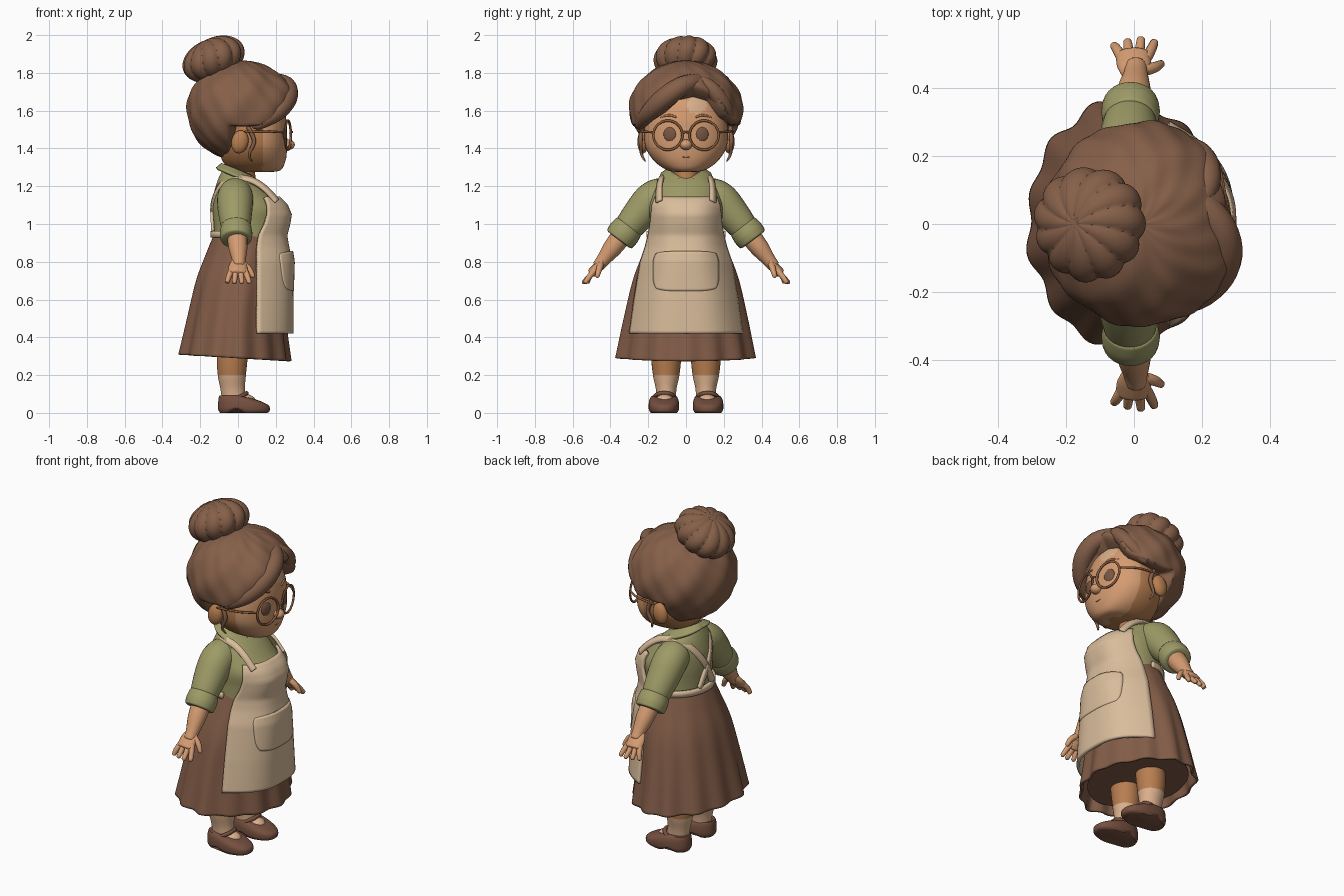
import bpy
import bmesh
from math import sin, cos, pi, exp, radians, copysign
from mathutils import Vector, Euler

if "Cube" in bpy.data.objects:
    bpy.data.objects.remove(bpy.data.objects["Cube"])


def material(name, r, g, b):
    m = bpy.data.materials.new(name)
    m.use_nodes = True
    m.diffuse_color = (r, g, b, 1)
    m.node_tree.nodes["Principled BSDF"].inputs["Base Color"].default_value = (r, g, b, 1)
    return m


hair_brown = material("hair_brown", .235, .115, .066)
skirt_brown = material("skirt_brown", .225, .108, .064)
apron_beige = material("apron_beige", .7, .51, .33)
blouse_green = material("blouse_green", .34, .325, .135)
skin = material("skin", .66, .33, .165)
skin_shade = material("skin_shade", .48, .21, .08)
skin_pale = material("skin_pale", .7, .43, .26)
shoe_brown = material("shoe_brown", .18, .08, .05)
frame_brown = material("frame_brown", .25, .105, .045)
eye_brown = material("eye_brown", .19, .095, .06)


def grid(name, nu, nv, f, mats, close=True, cap=True, thick=0, rule=None):
    """Surface from f(u, v); closed around u, optionally capped or thickened."""
    mats = mats if isinstance(mats, (list, tuple)) else [mats]
    bm = bmesh.new()
    cols = nu if close else nu + 1
    rows = [[bm.verts.new(f(i / nu, j / nv)) for i in range(cols)] for j in range(nv + 1)]
    for a, b in zip(rows, rows[1:]):
        for i in range(nu):
            k = (i + 1) % cols
            bm.faces.new((a[i], a[k], b[k], b[i]))
    if close and cap:
        bm.faces.new(rows[0])
        bm.faces.new(rows[-1])
    bmesh.ops.recalc_face_normals(bm, faces=bm.faces)
    for face in bm.faces:
        face.smooth = True
        if rule:
            face.material_index = rule(face.calc_center_median())
    me = bpy.data.meshes.new(name)
    bm.to_mesh(me)
    bm.free()
    me.set_sharp_from_angle(angle=radians(50))
    for m in mats:
        me.materials.append(m)
    ob = bpy.data.objects.new(name, me)
    bpy.context.collection.objects.link(ob)
    if thick:
        mod = ob.modifiers.new("thickness", "SOLIDIFY")
        mod.thickness = thick
        mod.offset = 0
    return ob


def spline(rows, t):
    """Smooth interpolation through tuples, t from 0 to 1."""
    s = t * (len(rows) - 1)
    i = min(int(s), len(rows) - 2)
    s -= i
    quad = [rows[max(0, min(len(rows) - 1, i + k))] for k in (-1, 0, 1, 2)]
    return [b + .5 * s * (c - a + s * (2 * a - 5 * b + 4 * c - d + s * (3 * (b - c) + d - a)))
            for a, b, c, d in zip(*quad)]


def lookup(table, key):
    """Linear interpolation in a sorted table whose first column is the key."""
    for a, b in zip(table, table[1:]):
        if key <= b[0]:
            break
    t = max(0, min(1, (key - a[0]) / (b[0] - a[0])))
    return [p + (q - p) * t for p, q in zip(a[1:], b[1:])]


def loft(name, rows, mats, y0=0, power=2, warp=None, n=64, nv=40, **kw):
    """Stack of ovals: (height, back x, front x, half width)."""
    def f(u, v):
        z, back, front, half = spline(rows, v)
        c, s = (copysign(abs(w) ** (2 / power), w) for w in (cos(2 * pi * u), sin(2 * pi * u)))
        p = Vector(((front + back) / 2 + (front - back) / 2 * c, y0 + half * s, z))
        return warp(p, u, v) if warp else p
    return grid(name, n, nv, f, mats, **kw)


def tube(name, pts, mat, side=1, flat=1, n=16, nv=20):
    """Rounded tube through (x, y, z, radius) points."""
    d = Vector(pts[-1][:3]) - Vector(pts[0][:3])
    ref = Vector((0, 0, 1)) if abs(d.x) > max(abs(d.y), abs(d.z)) else Vector((1, 0, 0))

    def f(u, v):
        x, y, z, r = spline(pts, v)
        t = Vector(spline(pts, min(1, v + .01))[:3]) - Vector(spline(pts, max(0, v - .01))[:3])
        a = t.cross(ref).normalized()
        b = a.cross(t).normalized()
        r *= max(.05, 1 - abs(2 * v - 1) ** 14) ** .5
        p = Vector((x, y, z)) + r * (a * cos(2 * pi * u) * flat + b * sin(2 * pi * u))
        p.y *= side
        return p
    return grid(name, n, nv, f, mat)


def ball(name, centre, radii, mat, rot=(0, 0, 0), shape=None, n=24):
    turn = Euler(rot).to_matrix()

    def f(u, v):
        a, e = 2 * pi * u, pi * (.002 + .996 * v)
        d = Vector((sin(e) * cos(a), sin(e) * sin(a), cos(e)))
        k = shape(d, a, e) if shape else 1
        return Vector(centre) + turn @ Vector([k * w * r for w, r in zip(d, radii)])
    return grid(name, n, n // 2, f, mat)


def ribbon(name, pts, width, mat, axis=(.04, 0, 1.1)):
    """Flat strap lying on the body, facing away from the axis point."""
    def f(u, v):
        p = Vector(spline(pts, u))
        t = Vector(spline(pts, min(1, u + .01))) - Vector(spline(pts, max(0, u - .01)))
        side = t.cross(p - Vector(axis)).normalized()
        return p + side * width * (v - .5)
    return grid(name, 40, 2, f, mat, close=False, thick=.016)


# Skirt with soft pleats that deepen towards the hem, closed underneath
def pleat(p, u, v):
    k = (1 - v) ** 1.2
    w = 1 + .03 * k * cos(13 * 2 * pi * u) + .012 * k * sin(8 * 2 * pi * u)
    return Vector((p.x * w, p.y * w * (1 - .55 * max(0, p.x)), p.z - .06 * k * p.x))


loft("skirt", [(.29, -.305, .27, .36), (.5, -.26, .245, .32), (.7, -.215, .245, .278),
               (.85, -.16, .23, .225), (.97, -.11, .2, .18)],
     skirt_brown, warp=pleat, n=180, cap=False, thick=.012)
loft("skirt_underside", [(.325, -.275, .235, .315), (.34, -.27, .23, .31)], skirt_brown, nv=2,
     warp=lambda p, u, v: Vector((p.x, p.y * (1 - .55 * max(0, p.x)), p.z - .05 * p.x)))

# Blouse body, neck and collar
loft("blouse", [(.9, -.125, .21, .19), (1, -.13, .23, .19), (1.08, -.135, .24, .195),
                (1.15, -.13, .185, .185), (1.21, -.115, .13, .165), (1.25, -.1, .085, .13),
                (1.29, -.08, .04, .075)], blouse_green)
loft("neck", [(1.18, -.06, .125, .06), (1.24, -.07, .095, .068), (1.36, -.07, .08, .072)], skin_shade)


def collar_shape(u, v):
    gap = .42 - .22 * v
    a = gap + (2 * pi - 2 * gap) * u
    front = max(0, cos(a))
    r = .08 + v * (.024 + .065 * front + .03 * abs(sin(a)))
    x = -.005 + r * cos(a)
    point = .035 * v * abs(sin(2 * a)) * front
    return Vector((x, r * sin(a), 1.283 - .4 * x - .035 * v - .01 * v * front - point))


grid("collar", 60, 6, collar_shape, blouse_green, close=False, thick=.015)

# Apron panel, pocket, straps and waistband
apron_rows = [(.42, .295, .285, .1), (.6, .27, .285, .1), (.8, .237, .28, .1), (.88, .21, .262, .1),
              (.94, .195, .252, .11), (1, .185, .268, .14), (1.05, .18, .276, .155),
              (1.1, .175, .255, .155), (1.14, .16, .215, .14)]


def apron_point(y, z, lift=0):
    half, front, edge = lookup(apron_rows, z)
    t = min(1, abs(y / half))
    return Vector((edge + (front - edge) * (1 - t ** 3) + lift, y, z))


def apron_shape(u, v):
    z = .42 + .72 * v
    return apron_point((2 * u - 1) * lookup(apron_rows, z)[0], z)


def pocket_shape(u, v):
    s, t = 2 * u - 1, 2 * v - 1
    y = .17 * s * (1 - .1 * t ** 4)
    z = .75 + .105 * t * (1 - .12 * s ** 4)
    return apron_point(y, z, .004 + .006 * (1 - s * s) * (1 + t))


grid("apron", 48, 48, apron_shape, apron_beige, close=False, thick=.018)
grid("apron_pocket", 30, 16, pocket_shape, apron_beige, close=False, thick=.016)
for side, word in ((1, "left"), (-1, "right")):
    strap = [(.205, .142, 1.12), (.145, .142, 1.185), (.07, .135, 1.232), (-.02, .125, 1.243),
             (-.09, .09, 1.205), (-.135, .02, 1.1), (-.132, -.06, .96)]
    ribbon(word + "_apron_strap", [(x, y * side, z) for x, y, z in strap], .036, apron_beige)
ribbon("waistband", [(.04 - .178 * sin(pi * i / 12), .2 * cos(pi * i / 12), .945) for i in range(13)],
       .035, apron_beige, axis=(.04, 0, .945))


# Head, deeper in tone behind the cheeks, with a paler forehead patch
def head_tone(c):
    if c.x > .1 and ((c.y - .055) / .055) ** 2 + ((c.z - 1.63) / .045) ** 2 < 1:
        return 1
    return 2 if c.x < .13 else 0


loft("head", [(1.275, .04, .17, .04), (1.285, -.03, .225, .1), (1.33, -.08, .25, .165),
              (1.4, -.1, .26, .212), (1.48, -.1, .26, .222), (1.56, -.1, .255, .212),
              (1.64, -.1, .235, .185), (1.71, -.06, .19, .13)], [skin, skin_pale, skin_shade],
     power=2.2, n=96, nv=56, rule=head_tone)
ball("nose", (.265, 0, 1.42), (.036, .034, .028), skin)
tube("mouth", [(.25, -.03, 1.358, .003), (.254, 0, 1.352, .004), (.25, .03, 1.358, .003)], skin_shade)

# Hair mass, tucked inside the head wherever the face shows
hairline = [(-.3, 1.48), (-.2, 1.53), (-.13, 1.59), (-.05, 1.68), (.05, 1.705), (.15, 1.67),
            (.21, 1.55), (.3, 1.48)]


def hair_shape(d, a, e):
    x, y, z = .02 + .29 * d.x, .3 * d.y, 1.6 + .27 * d.z
    # Rounded corner between the hairline and the edge behind the ear
    above, behind = z - lookup(hairline, y)[0], -.02 - x
    s = max(above, behind, .05 - Vector((min(0, above - .05), min(0, behind - .05))).length)
    t = max(0, min(1, s / .07 + .5))
    bump = .07 * exp(-9 * (d - Vector((.86, -.36, .36))).length_squared)
    waves = .016 * sin(8 * a + 6 * e) * sin(e) + .008 * sin(15 * a - 9 * e) * sin(e)
    return .5 + (.5 + bump + waves) * t * t * (3 - 2 * t)


ball("hair", (.02, 0, 1.6), (.29, .3, .265), hair_brown, shape=hair_shape, n=160)
ball("hair_bun", (-.13, 0, 1.872), (.168, .165, .118), hair_brown, rot=(0, radians(-24), 0), n=112,
     shape=lambda d, a, e: .93 + sin(e) * (.1 * abs(sin(5.5 * a + .9 * e)) ** .7 + .015 * sin(3 * a)))
tube("fringe_sweep_right", [(.17, .09, 1.76, .04), (.25, -.01, 1.735, .05), (.26, -.11, 1.67, .055),
                            (.2, -.2, 1.585, .045), (.08, -.255, 1.51, .025)], hair_brown)
tube("fringe_sweep_left", [(.18, .04, 1.77, .035), (.215, .13, 1.72, .04), (.19, .2, 1.63, .042),
                           (.11, .25, 1.53, .022)], hair_brown)

# Glasses bridge
tube("glasses_bridge", [(.274, -.025, 1.48, .006), (.286, 0, 1.487, .006), (.274, .025, 1.48, .006)],
     frame_brown)

# Everything that comes in pairs
for side, word in ((1, "left_"), (-1, "right_")):
    # Face details
    ball(word + "ear", (.01, .228 * side, 1.435), (.045, .03, .062), skin_shade, rot=(0, .2, 0))
    ball(word + "eye", (.247, .086 * side, 1.475), (.01, .034, .038), eye_brown, rot=(0, 0, .25 * side))
    tube(word + "eyebrow", [(.25, .05, 1.565, .005), (.24, .09, 1.576, .006), (.214, .14, 1.562, .004)],
         skin_shade, side)
    tube(word + "hair_wisp", [(.05, .235, 1.52, .012), (.085, .24, 1.44, .011), (.06, .235, 1.37, .008),
                              (.075, .215, 1.33, .004)], hair_brown, side)

    # Round frame, turned slightly outwards, and its temple
    def rim(u, v):
        a, b = 2 * pi * u, 2 * pi * v
        r = .077 + .0065 * cos(b)
        y = r * cos(a)
        return Vector((.264 + .0065 * sin(b) - .2 * y, (.096 + y) * side, 1.47 + r * sin(a)))
    grid(word + "glasses_rim", 40, 10, rim, frame_brown, cap=False)
    tube(word + "glasses_temple", [(.248, .172, 1.485, .006), (.16, .228, 1.49, .006), (.03, .25, 1.49, .006)],
         frame_brown, side)

    # Sleeve, rolled cuff, forearm and hand
    tube(word + "sleeve", [(-.01, .09, 1.165, .085), (-.015, .17, 1.135, .095), (-.015, .24, 1.06, .09),
                           (-.01, .33, .95, .072)], blouse_green, side, n=28)
    tube(word + "sleeve_cuff", [(-.01, .298, .992, .079), (-.01, .33, .95, .086), (-.01, .357, .914, .08)],
         blouse_green, side, n=28)
    tube(word + "forearm", [(-.005, .33, .95, .055), (0, .39, .873, .05), (.005, .44, .808, .036),
                            (.005, .47, .77, .032)], skin, side)
    tube(word + "palm", [(.003, .435, .81, .036), (0, .465, .775, .05), (-.003, .505, .735, .05)],
         skin, side, flat=.5)
    for i, finger in enumerate(("little", "ring", "middle", "index")):
        x, reach = -.04 + .027 * i, (.525, .54, .548, .537)[i]
        tube(word + finger + "_finger", [(x * .8, .48, .76, .016), (x * 1.2, .51, .723, .015),
                                         (x * 1.5, reach, .685, .012)], skin, side, n=10, nv=10)
    tube(word + "thumb", [(.025, .45, .79, .018), (.06, .46, .76, .016), (.083, .472, .715, .011)],
         skin, side, n=10, nv=10)

    # Leg with a sock below the calf
    loft(word + "leg", [(.03, -.08, .05, .05), (.12, -.092, .037, .054), (.2, -.107, .042, .07),
                        (.3, -.112, .052, .08), (.4, -.1, .06, .08)], [skin_shade, skin_pale],
         y0=.105 * side, n=32, rule=lambda c: int(c.z < .2))
    ball(word + "instep", (.035, .113 * side, .06), (.06, .05, .04), skin_pale)

    # Low shoe with a raised arch and a strap over the instep
    def arch(p, u, v):
        lift = .022 * exp(-((p.x + .01) / .03) ** 2) * max(0, 1 - p.z / .03)
        slope = .2 * max(0, p.x) * v
        return p + Vector((0, 0, lift - slope))
    loft(word + "shoe", [(0, -.095, .155, .07), (.02, -.105, .168, .08), (.055, -.105, .163, .08),
                         (.08, -.102, .12, .072), (.092, -.098, .07, .06)], shoe_brown,
         y0=.117 * side, power=2.3, warp=arch, nv=24)
    tube(word + "shoe_strap", [(-.01, .05, .075, .01), (.035, .078, .098, .011), (.045, .115, .104, .011),
                               (.035, .152, .098, .011), (-.01, .18, .075, .01)], shoe_brown, side)
